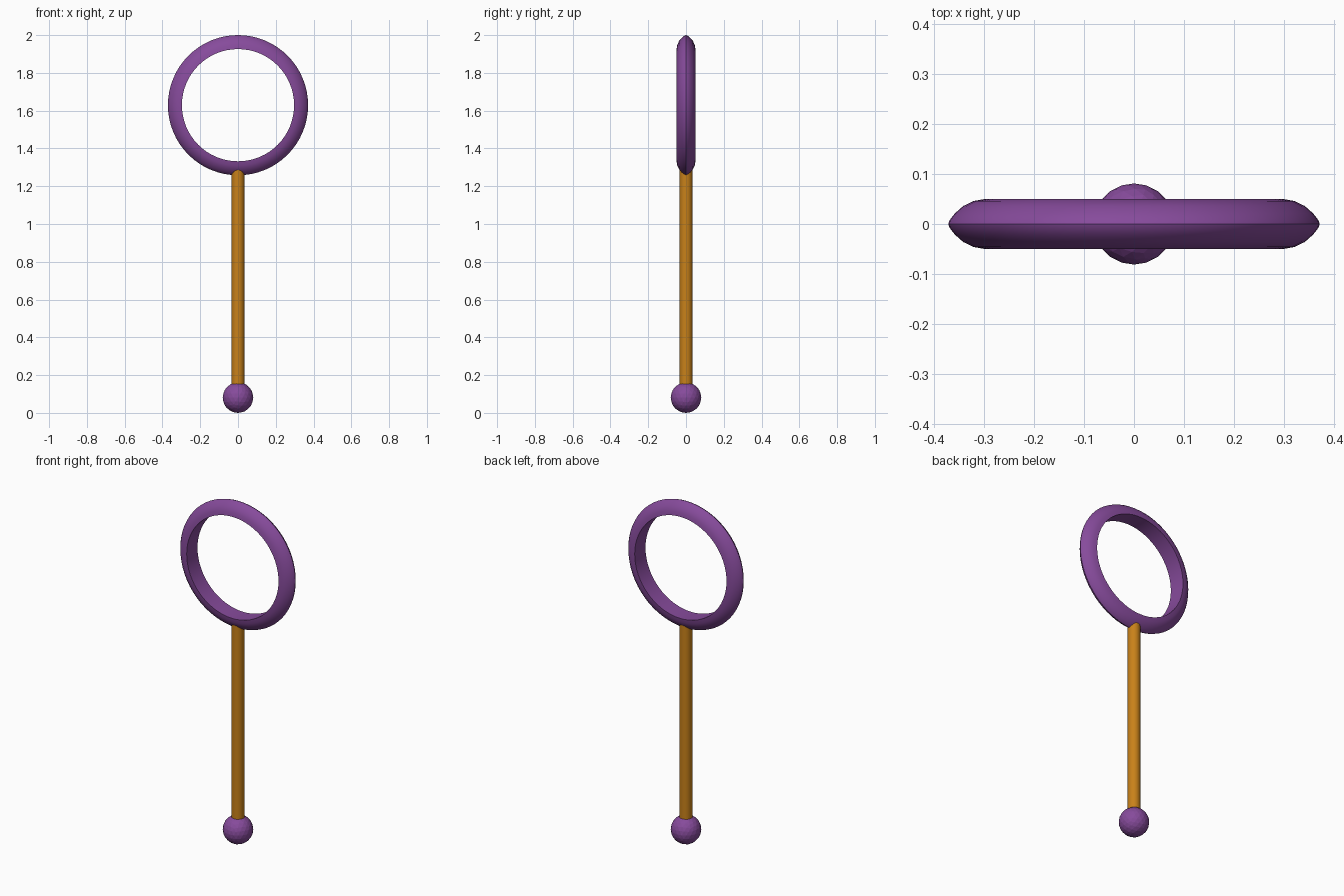
import bpy, bmesh, math

if "Cube" in bpy.data.objects:
    bpy.data.objects.remove(bpy.data.objects["Cube"])


def material(name, color):
    m = bpy.data.materials.new(name)
    m.diffuse_color = (*color, 1)
    m.use_nodes = True
    m.node_tree.nodes["Principled BSDF"].inputs["Base Color"].default_value = m.diffuse_color
    return m


purple = material("purple", (0.24, 0.07, 0.33))
ochre = material("ochre", (0.58, 0.22, 0.01))


def finish(ob, name, mat):
    ob.name = name
    ob.data.materials.append(mat)


# Hoop: domed outer profile (radius, half depth) with a flat inner wall
half = [(0.297, 0.05), (0.32, 0.046), (0.341, 0.036), (0.358, 0.021), (0.368, 0.008)]
profile = half + [(0.371, 0)] + [(r, -y) for r, y in reversed(half)]
SEGMENTS, CENTER = 64, 1.629
bm = bmesh.new()
rings = []
for i in range(SEGMENTS):
    a = 2 * math.pi * i / SEGMENTS
    rings.append([bm.verts.new((r * math.sin(a), y, CENTER + r * math.cos(a))) for r, y in profile])
n = len(profile)
for i in range(SEGMENTS):
    p, q = rings[i], rings[(i + 1) % SEGMENTS]
    for j in range(n):
        k = (j + 1) % n
        bm.faces.new((p[j], p[k], q[k], q[j]))
bmesh.ops.recalc_face_normals(bm, faces=bm.faces)
mesh = bpy.data.meshes.new("hoop")
bm.to_mesh(mesh)
bm.free()
hoop = bpy.data.objects.new("hoop", mesh)
bpy.context.collection.objects.link(hoop)
finish(hoop, "hoop", purple)
bpy.ops.object.select_all(action='DESELECT')
hoop.select_set(True)
bpy.context.view_layer.objects.active = hoop
bpy.ops.object.shade_smooth_by_angle(angle=math.radians(40))

# Handle rod, from inside the knob up into the hoop
bottom, top = 0.14, 1.31
bpy.ops.mesh.primitive_cylinder_add(vertices=16, radius=0.034, depth=top - bottom,
                                    location=(0, 0, (bottom + top) / 2))
finish(bpy.context.object, "handle", ochre)
bpy.ops.object.shade_smooth_by_angle(angle=math.radians(40))

# Faceted end knob
bpy.ops.mesh.primitive_ico_sphere_add(subdivisions=3, radius=0.081, location=(0, 0, 0.081))
finish(bpy.context.object, "end_knob", purple)
